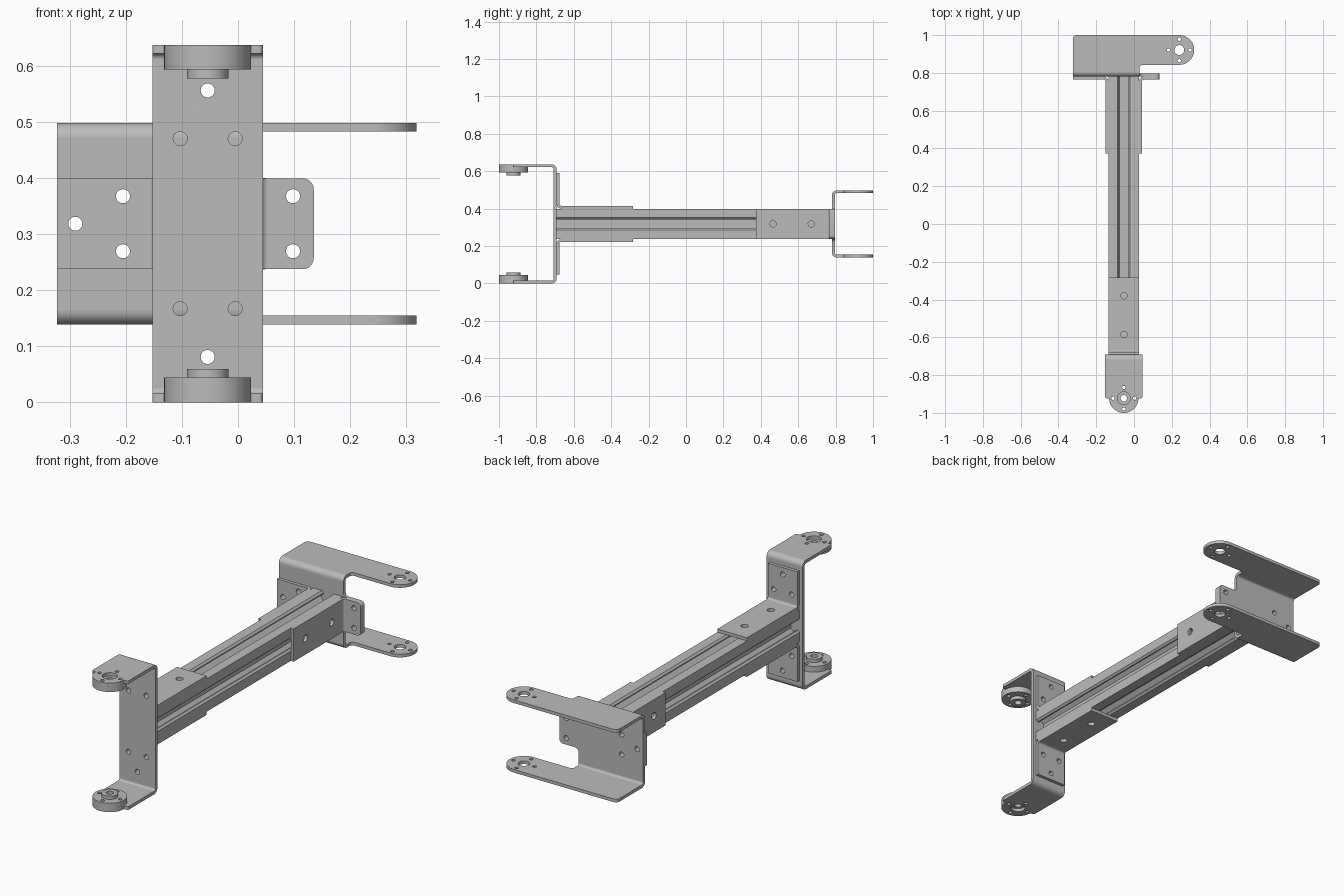
import bpy, bmesh
from math import sin, cos, tan, pi
from mathutils import Vector, Matrix

cube = bpy.data.objects.get("Cube")
if cube:
    bpy.data.objects.remove(cube, do_unlink=True)

MID = 0.3185      # height of the beam axis
CX = -0.054       # beam axis in x
T = 0.0155        # sheet thickness
R = 0.026         # outer bend radius
B = 0.081         # half width of the beam
FRONT, BACK = -0.692, 0.78

grey = bpy.data.materials.new("plain grey")
grey.use_nodes = True
grey.diffuse_color = (0.5, 0.5, 0.5, 1)
grey.node_tree.nodes["Principled BSDF"].inputs["Base Color"].default_value = (0.5, 0.5, 0.5, 1)

# Columns give where the outline's u, v and the thickness direction point
PLANES = {
    "x": Matrix(((0, 0, 1), (1, 0, 0), (0, 1, 0))),
    "y": Matrix(((1, 0, 0), (0, 0, -1), (0, 1, 0))),
    "z": Matrix.Identity(3),
}


def circle(u, v, r, n=32):
    return [(u + r * cos(2 * pi * i / n), v + r * sin(2 * pi * i / n)) for i in range(n)]


def rounded(points, steps=10):
    """Outline from (u, v[, radius]) corners."""
    out = []
    for i, q in enumerate(points):
        p = Vector(q[:2])
        r = q[2] if len(q) > 2 else 0
        if r == 0:
            new = [p]
        else:
            a = (Vector(points[i - 1][:2]) - p).normalized()
            b = (Vector(points[(i + 1) % len(points)][:2]) - p).normalized()
            half = a.angle(b) / 2
            c = p + (a + b).normalized() * r / sin(half)
            s = p + a * r / tan(half) - c
            e = p + b * r / tan(half) - c
            new = [c + (s * sin((1 - k / steps) * (pi / 2 - half) * 2)
                        + e * sin(k / steps * (pi / 2 - half) * 2)) / sin(pi - 2 * half)
                   for k in range(steps + 1)]
        for w in new:
            if not out or (w - out[-1]).length > 1e-5:
                out.append(w)
    if (out[0] - out[-1]).length < 1e-5:
        out.pop()
    return out


def box(u0, u1, v0, v1):
    return [(u0, v0), (u1, v0), (u1, v1), (u0, v1)]


class Part:
    """Collects flat and bent pieces into one object."""

    def __init__(self, name):
        self.name, self.bm = name, bmesh.new()

    def plate(self, axis, lo, hi, outline, holes=()):
        lo, hi = min(lo, hi), max(lo, hi)
        cu = bpy.data.curves.new("outline", "CURVE")
        cu.dimensions, cu.fill_mode, cu.extrude = "2D", "BOTH", (hi - lo) / 2
        for loop in [rounded(outline)] + [circle(*h) for h in holes]:
            sp = cu.splines.new("POLY")
            sp.points.add(len(loop) - 1)
            for pt, w in zip(sp.points, loop):
                pt.co = (w[0], w[1], 0, 1)
            sp.use_cyclic_u = True
        ob = bpy.data.objects.new("outline", cu)
        bpy.context.collection.objects.link(ob)
        deps = bpy.context.evaluated_depsgraph_get()
        me = bpy.data.meshes.new_from_object(ob.evaluated_get(deps))
        bpy.data.objects.remove(ob)
        bpy.data.curves.remove(cu)
        piece = bmesh.new()
        piece.from_mesh(me)
        bmesh.ops.remove_doubles(piece, verts=piece.verts, dist=1e-5)
        shift = Vector([(lo + hi) / 2 if a == axis else 0 for a in "xyz"])
        bmesh.ops.transform(piece, matrix=Matrix.Translation(shift) @ PLANES[axis].to_4x4(),
                            verts=piece.verts)
        bmesh.ops.recalc_face_normals(piece, faces=piece.faces)
        piece.to_mesh(me)
        piece.free()
        self.bm.from_mesh(me)
        bpy.data.meshes.remove(me)

    def bend(self, axis, lo, hi, u, v, su, sv):
        """Quarter bend whose outer corner is (u, v), legs towards su, sv."""
        corners = [(R, 0), (0, 0, R), (0, R), (T, R), (T, T, R - T), (R, T)]
        self.plate(axis, lo, hi, [(u + su * c[0], v + sv * c[1], *c[2:]) for c in corners])

    def finish(self):
        me = bpy.data.meshes.new(self.name)
        self.bm.to_mesh(me)
        self.bm.free()
        me.materials.clear()
        me.materials.append(grey)
        for f in me.polygons:
            f.material_index = 0
        ob = bpy.data.objects.new(self.name, me)
        ob.location.z = MID
        bpy.context.collection.objects.link(ob)
        bpy.ops.object.select_all(action="DESELECT")
        ob.select_set(True)
        bpy.context.view_layer.objects.active = ob
        bpy.ops.object.shade_smooth_by_angle(angle=pi / 6)


def horn_holes(u, v, centre):
    ring = [(u + 0.057 * cos(k * pi / 2), v + 0.057 * sin(k * pi / 2), 0.009, 16) for k in range(4)]
    return [(u, v, centre)] + ring


# Slotted beam
half = [(B, B), (0.033, B), (0.0245, 0.072), (0.0245, 0.066), (0.045, 0.066), (0.045, 0.055), (0.024, 0.034)]
side = half + [(-u, v) for u, v in reversed(half[1:])]
profile = []
for k in range(4):
    turn = Matrix.Rotation(k * pi / 2, 2)
    profile += [turn @ Vector(p) + Vector((CX, 0)) for p in side]
beam = Part("slotted_beam")
beam.plate("y", FRONT, BACK, [tuple(p) for p in profile])
beam.finish()

# Front C bracket
W, H = 0.0985, MID
web_holes = [(CX + dx, s * z, 0.0125) for s in (1, -1)
             for dx, z in ((0, 0.2375), (-0.049, 0.1515), (0.049, 0.1515))]
bracket = Part("front_bracket")
bracket.plate("y", FRONT - T, FRONT, box(CX - W, CX + W, R - H, H - R), web_holes)
HORN_Y, HORN_R = -0.9225, 0.0775
for s in (1, -1):
    bracket.bend("x", CX - W, CX + W, FRONT, s * H, -1, -s)
    bracket.plate("z", s * H, s * (H - T), [
        (CX - W, FRONT - R), (CX + W, FRONT - R), (CX + W, HORN_Y, 0.008), (CX + HORN_R, HORN_Y),
        (CX + HORN_R, -1, HORN_R - 0.0002), (CX - HORN_R, -1, HORN_R - 0.0002),
        (CX - HORN_R, HORN_Y), (CX - W, HORN_Y, 0.008)],
        horn_holes(CX, HORN_Y, 0.034))
bracket.finish()

# Round bearing discs with hubs inside the front bracket
for s, label in ((1, "upper"), (-1, "lower")):
    disc = Part(label + "_disc")
    disc.plate("z", s * (H - T), s * 0.2745, circle(CX, HORN_Y, HORN_R, 64), horn_holes(CX, HORN_Y, 0.017))
    disc.plate("z", s * 0.2745, s * 0.2585, circle(CX, HORN_Y, 0.037, 48), [(CX, HORN_Y, 0.017)])
    disc.finish()

# Angle plates above and below the beam's front end
for s, label in ((1, "upper"), (-1, "lower")):
    angle = Part(label + "_angle_plate")
    x0, x1 = CX - B, CX + B
    angle.bend("x", x0, x1, FRONT, s * B, 1, s)
    angle.plate("z", s * B, s * (B + T), box(x0, x1, FRONT + R, -0.283),
                [(CX, -0.38, 0.017), (CX, -0.585, 0.017)])
    angle.plate("y", FRONT, FRONT + T, box(x0, x1, s * (B + R), s * 0.2715),
                [h for h in web_holes if h[1] * s > 0])
    angle.finish()

# Angle plates on both sides of the beam's back end
right_holes = [(-0.205, z, 0.0125) for z in (0.049, -0.049)] + [(-0.29, 0, 0.0125)]
left_holes = [(0.098, z, 0.0125) for z in (0.049, -0.049)]
for s, label, end, r, holes in ((1, "left", 0.135, 0.02, left_holes),
                                (-1, "right", -0.323, 0, right_holes)):
    angle = Part(label + "_angle_plate")
    x = CX + s * B
    angle.bend("z", -B, B, x, BACK, s, -1)
    angle.plate("x", x, x + s * T, box(0.373, BACK - R, -B, B), [(0.465, 0, 0.017), (0.67, 0, 0.017)])
    angle.plate("y", BACK - T, BACK, [(x + s * R, -B), (end, -B, r), (end, B, r), (x + s * R, B)], holes)
    angle.finish()

# Back fork bracket with two side-pointing arms
X0, X1, TIP, H2 = -0.323, 0.03, 0.3185, 0.1795
fork = Part("back_fork")
h = H2 - R
fork.plate("y", BACK, BACK + T, [
    (X0, -h), (X1, -h), (X1, -B, 0.02), (0.135, -B, 0.02), (0.135, B, 0.02),
    (X1, B, 0.02), (X1, h), (X0, h)], left_holes + right_holes)
for s in (1, -1):
    fork.bend("x", X0, X1, BACK, s * H2, 1, -s)
    fork.plate("z", s * H2, s * (H2 - T), [
        (X0, BACK + R), (X1, BACK + R), (X1, 0.8425, 0.015), (TIP, 0.8425, 0.0785),
        (TIP, 1, 0.0785), (X0, 1, 0.02)], horn_holes(0.24, 0.921, 0.026))
fork.finish()
